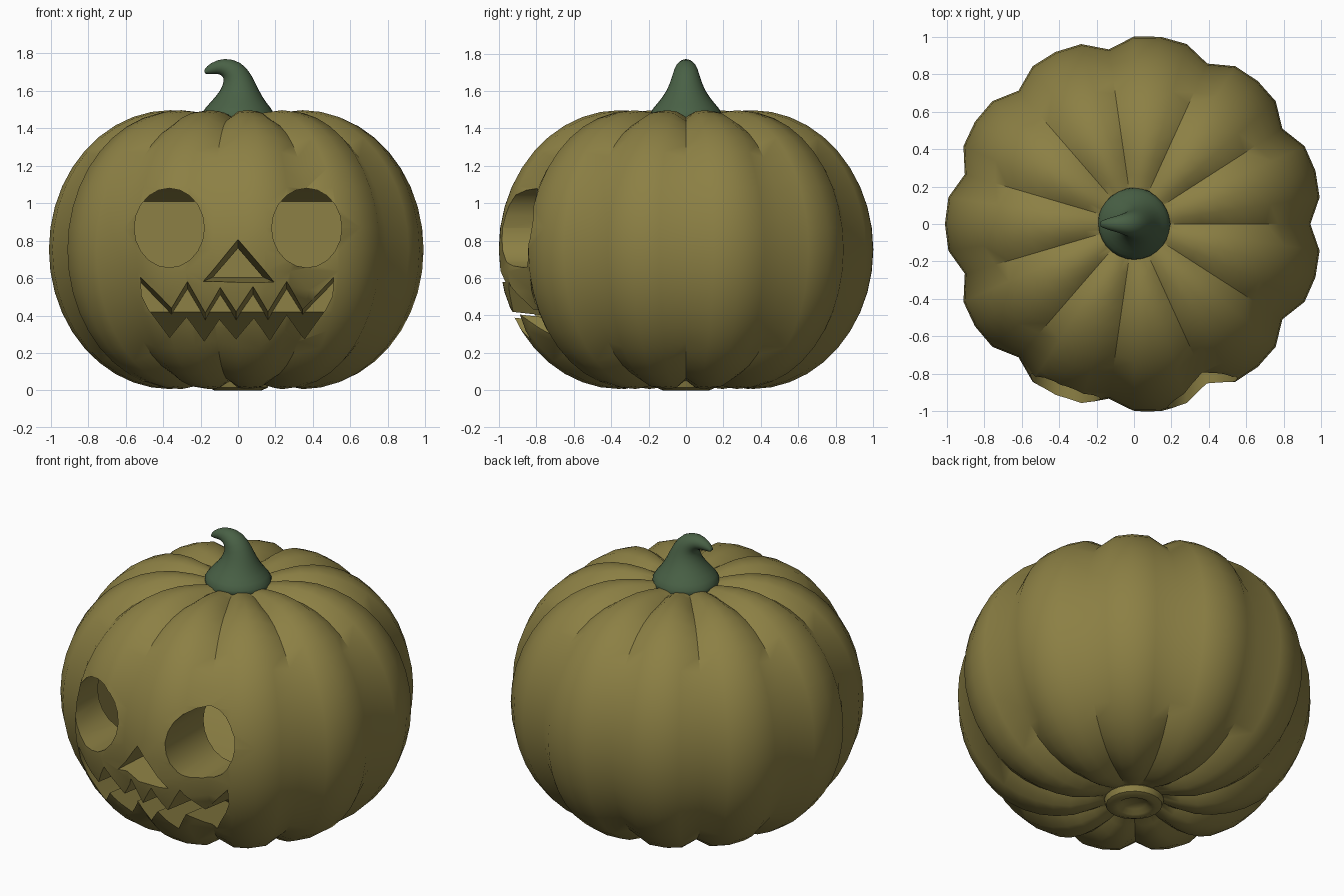
import bpy, bmesh
from math import sin, cos, pi, radians
from mathutils import Vector, Matrix

if "Cube" in bpy.data.objects:
    bpy.data.objects.remove(bpy.data.objects["Cube"])


def make_material(name, rgb):
    mat = bpy.data.materials.new(name)
    mat.use_nodes = True
    mat.diffuse_color = (*rgb, 1)
    mat.node_tree.nodes["Principled BSDF"].inputs["Base Color"].default_value = (*rgb, 1)
    return mat


skin = make_material("olive skin", (0.262, 0.215, 0.058))
green = make_material("stem green", (0.066, 0.118, 0.06))


def finish(name, bm, mat):
    bmesh.ops.recalc_face_normals(bm, faces=bm.faces)
    mesh = bpy.data.meshes.new(name)
    bm.to_mesh(mesh)
    bm.free()
    mesh.materials.append(mat)
    obj = bpy.data.objects.new(name, mesh)
    bpy.context.collection.objects.link(obj)
    return obj


def select(obj):
    bpy.ops.object.select_all(action="DESELECT")
    obj.select_set(True)
    bpy.context.view_layer.objects.active = obj


def loft(name, rings, mat):
    """Skin a list of closed rings and cap both ends."""
    bm = bmesh.new()
    loops = [[bm.verts.new(p) for p in ring] for ring in rings]
    n = len(loops[0])
    for a, b in zip(loops, loops[1:]):
        for i in range(n):
            j = (i + 1) % n
            bm.faces.new((a[i], a[j], b[j], b[i]))
    for end in (loops[0], loops[-1]):
        bmesh.ops.triangulate(bm, faces=[bm.faces.new(end)])
    return finish(name, bm, mat)


def prism(name, outline, near, far, centre=(0, 0), grow=1, shrink=1, lift=0, drop=0):
    """Cutter along y from an (x, z) outline, optionally tapered or tilted."""
    cx, cz = centre
    rings = [[(cx + (x - cx) * s, y, cz + (z - cz) * s + dz) for x, z in outline]
             for y, s, dz in ((near, grow, lift), (far, shrink, drop))]
    return loft(name, rings, skin)


# Ribbed body: eleven lobes swept round an elliptical section
LOBES, SEGS, RINGS = 11, 4, 20


def body_ring(inner, swell, height, sign_height):
    ring = []
    for i in range(LOBES * SEGS):
        angle = 2 * pi * i / (LOBES * SEGS)
        t = abs((i % SEGS) / SEGS * 2 - 1)
        groove = t ** 3
        r = inner + (1.01 - inner - 0.068 * groove) * swell
        z = 0.752 + sign_height * (height - 0.05 * groove * min(1, inner / 0.36) ** 2)
        ring.append((r * cos(angle), r * sin(angle), z))
    return ring


rings = [body_ring(r, 0, h, -1) for r, h in ((0.06, 0.69), (0.16, 0.695), (0.26, 0.725))]
for k in range(RINGS + 1):
    a = pi * (k / RINGS - 0.5)
    rings.append(body_ring(0.36, cos(a), 0.745, sin(a)))
rings += [body_ring(r, 0, h, 1) for r, h in ((0.26, 0.735), (0.16, 0.715), (0.06, 0.7))]
body = loft("pumpkin_body", rings, skin)

# Hollow inside: a chamfered box, profile in (y, z)
hollow_profile = [(-0.6, 0.42), (-0.35, 0.22), (0.1, 0.22), (0.55, 0.375),
                  (0.55, 1.01), (0.1, 1.2), (-0.4, 1.2), (-0.6, 1.1)]
cutters = [loft("hollow_cutter", [[(x, y, z) for y, z in hollow_profile]
                                  for x in (-0.58, 0.58)], skin)]

# Eyes
for side, label in ((1, "left"), (-1, "right")):
    oval = [(side * 0.367 + 0.187 * cos(2 * pi * i / 20), 0.868 + 0.212 * sin(2 * pi * i / 20))
            for i in range(20)]
    cutters.append(prism(label + "_eye_cutter", oval, -1.2, -0.4))

# Nose, tapering inwards
cutters.append(prism("nose_cutter", [(-0.19, 0.58), (0.19, 0.58), (0, 0.8)],
                     -1.1, -0.5, centre=(0, 0.665), grow=1.13, shrink=0.61))

# Jagged mouth, tilted slightly down inwards
upper = [(-0.52, 0.615), (-0.355, 0.445), (-0.27, 0.58), (-0.175, 0.42), (-0.095, 0.55),
         (-0.01, 0.42), (0.08, 0.55), (0.16, 0.42), (0.26, 0.58), (0.345, 0.445), (0.51, 0.615)]
lower = [(0.505, 0.52), (0.47, 0.45), (0.355, 0.3), (0.26, 0.41), (0.17, 0.28), (0.085, 0.39),
         (-0.01, 0.285), (-0.1, 0.39), (-0.18, 0.28), (-0.275, 0.4), (-0.365, 0.3),
         (-0.48, 0.45), (-0.515, 0.52)]
cutters.append(prism("mouth_cutter", upper + lower, -1.2, -0.4, lift=0.03, drop=-0.06))

# Carve the body
for cutter in cutters:
    select(body)
    mod = body.modifiers.new("carve", "BOOLEAN")
    mod.operation = "DIFFERENCE"
    mod.solver = "EXACT"
    mod.object = cutter
    bpy.ops.object.modifier_apply(modifier=mod.name)
    bpy.data.objects.remove(cutter)
select(body)
bpy.ops.object.shade_smooth_by_angle(angle=radians(44))

# Curled stem: (x, z, radius, lean in degrees)
sections = [(0, 1.43, 0.2, 0), (0, 1.485, 0.205, 0), (0, 1.535, 0.155, 0), (0.01, 1.6, 0.105, 0),
            (0, 1.67, 0.078, -12), (-0.03, 1.715, 0.066, -40), (-0.085, 1.735, 0.047, -75),
            (-0.14, 1.72, 0.032, -105), (-0.18, 1.7, 0.014, -110)]
stem_rings = []
for x, z, r, lean in sections:
    turn = Matrix.Rotation(radians(lean), 3, "Y")
    stem_rings.append([Vector((x, 0, z)) + turn @ Vector((r * cos(a), r * sin(a), 0))
                       for a in (2 * pi * i / 14 for i in range(14))])
stem = loft("stem", stem_rings, green)
select(stem)
stem.modifiers.new("round", "SUBSURF").levels = 1
bpy.ops.object.modifier_apply(modifier="round")
bpy.ops.object.shade_smooth_by_angle(angle=radians(60))

# Dimpled scar underneath
scar_profile = [(0.13, 0.09), (0.17, 0.05), (0.16, 0.015), (0.125, 0),
                (0.095, 0.008), (0.07, 0.03), (0.02, 0.04)]
scar = loft("bottom_scar", [[(r * cos(2 * pi * i / 20), r * sin(2 * pi * i / 20), z)
                             for i in range(20)] for r, z in scar_profile], skin)
select(scar)
bpy.ops.object.shade_smooth_by_angle(angle=radians(50))
